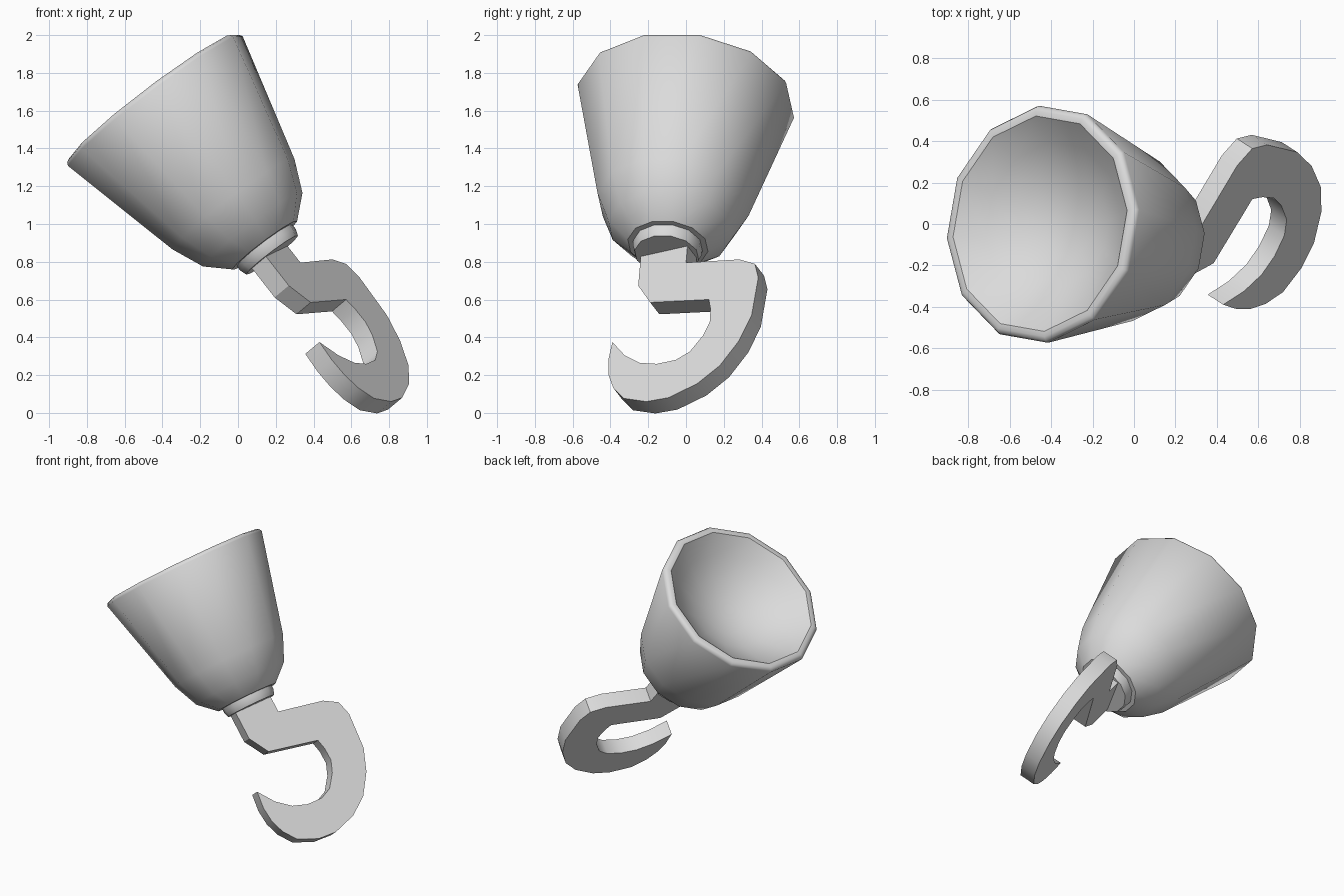
import bpy, bmesh, math
from mathutils import Vector, Matrix

cube = bpy.data.objects.get("Cube")
if cube:
    bpy.data.objects.remove(cube, do_unlink=True)

# One plain grey for everything
GREY = (0.71, 0.71, 0.71, 1)
grey = bpy.data.materials.new("plain grey")
grey.use_nodes = True
grey.diffuse_color = GREY
grey.node_tree.nodes["Principled BSDF"].inputs["Base Color"].default_value = GREY

# Tilted frames: the shared axis runs from the rim centre down to the hook
RIM = Vector((-0.445, 0, 1.66))
AXIS = Vector((0.601, -0.0985, -0.793)).normalized()


def frame(x_dir):
    """Matrix with local z on the axis and local x near x_dir."""
    x = (x_dir - AXIS * x_dir.dot(AXIS)).normalized()
    y = AXIS.cross(x)
    m = Matrix((x, y, AXIS)).transposed().to_4x4()
    m.translation = RIM
    return m


CUP_FRAME = frame(Vector((0.46, 0.07, 0.34)))
HOOK_FRAME = frame(Vector((0.409, 0.891, 0.199)))


def finish(name, bm, matrix, angle):
    bmesh.ops.remove_doubles(bm, verts=bm.verts, dist=1e-5)
    bmesh.ops.transform(bm, matrix=matrix, verts=bm.verts)
    bmesh.ops.recalc_face_normals(bm, faces=bm.faces)
    mesh = bpy.data.meshes.new(name)
    bm.to_mesh(mesh)
    bm.free()
    mesh.materials.append(grey)
    obj = bpy.data.objects.new(name, mesh)
    bpy.context.collection.objects.link(obj)
    bpy.ops.object.select_all(action='DESELECT')
    obj.select_set(True)
    bpy.context.view_layer.objects.active = obj
    bpy.ops.object.shade_smooth_by_angle(angle=math.radians(angle))


def lathe(name, profile, angle, sides=12):
    """Spin (radius, depth) points about the axis."""
    bm = bmesh.new()
    verts = [bm.verts.new((r, 0, s)) for r, s in profile]
    edges = [bm.edges.new(pair) for pair in zip(verts, verts[1:])]
    bmesh.ops.spin(bm, geom=verts + edges, cent=(0, 0, 0), axis=(0, 0, 1),
                   angle=math.tau, steps=sides, use_merge=True)
    finish(name, bm, CUP_FRAME, angle)


# Cup: shallow dished inside, rolled lip, outer wall, flat end
lathe("cup", [(0, 0.235), (0.14, 0.22), (0.28, 0.17), (0.41, 0.09),
              (0.527, -0.015), (0.553, -0.015), (0.571, -0.006), (0.58, 0.012),
              (0.405, 0.70), (0.33, 0.87), (0.215, 0.975), (0, 0.975)], 42)

# Collar between cup and hook
lathe("collar", [(0, 0.96), (0.185, 0.96), (0.185, 1.005),
                 (0.172, 1.04), (0, 1.04)], 35)

# Hook outline as (sideways, depth), extruded to a flat plate
outline = [
    (0.14, 0.99), (0.145, 1.152), (0.47, 1.212), (0.567, 1.266),
    (0.598, 1.365), (0.586, 1.614), (0.528, 1.77), (0.43, 1.91),
    (0.305, 2.0), (0.14, 2.052), (0.008, 2.045), (-0.133, 1.988),
    (-0.205, 1.90), (-0.243, 1.805), (-0.256, 1.70), (-0.245, 1.584),
    (-0.16, 1.694), (-0.061, 1.769), (0.043, 1.802), (0.155, 1.804),
    (0.236, 1.768), (0.304, 1.678), (0.335, 1.597), (0.33, 1.508),
    (0.312, 1.44), (-0.044, 1.37), (-0.13, 1.236), (-0.138, 0.99)]
FRONT, THICKNESS = 0.035, 0.109
bm = bmesh.new()
face = bm.faces.new([bm.verts.new((b, FRONT, s)) for b, s in outline])
ext = bmesh.ops.extrude_face_region(bm, geom=[face], use_keep_orig=True)
moved = [v for v in ext["geom"] if isinstance(v, bmesh.types.BMVert)]
bmesh.ops.translate(bm, verts=moved, vec=(0, -THICKNESS, 0))
finish("hook", bm, HOOK_FRAME, 30)
